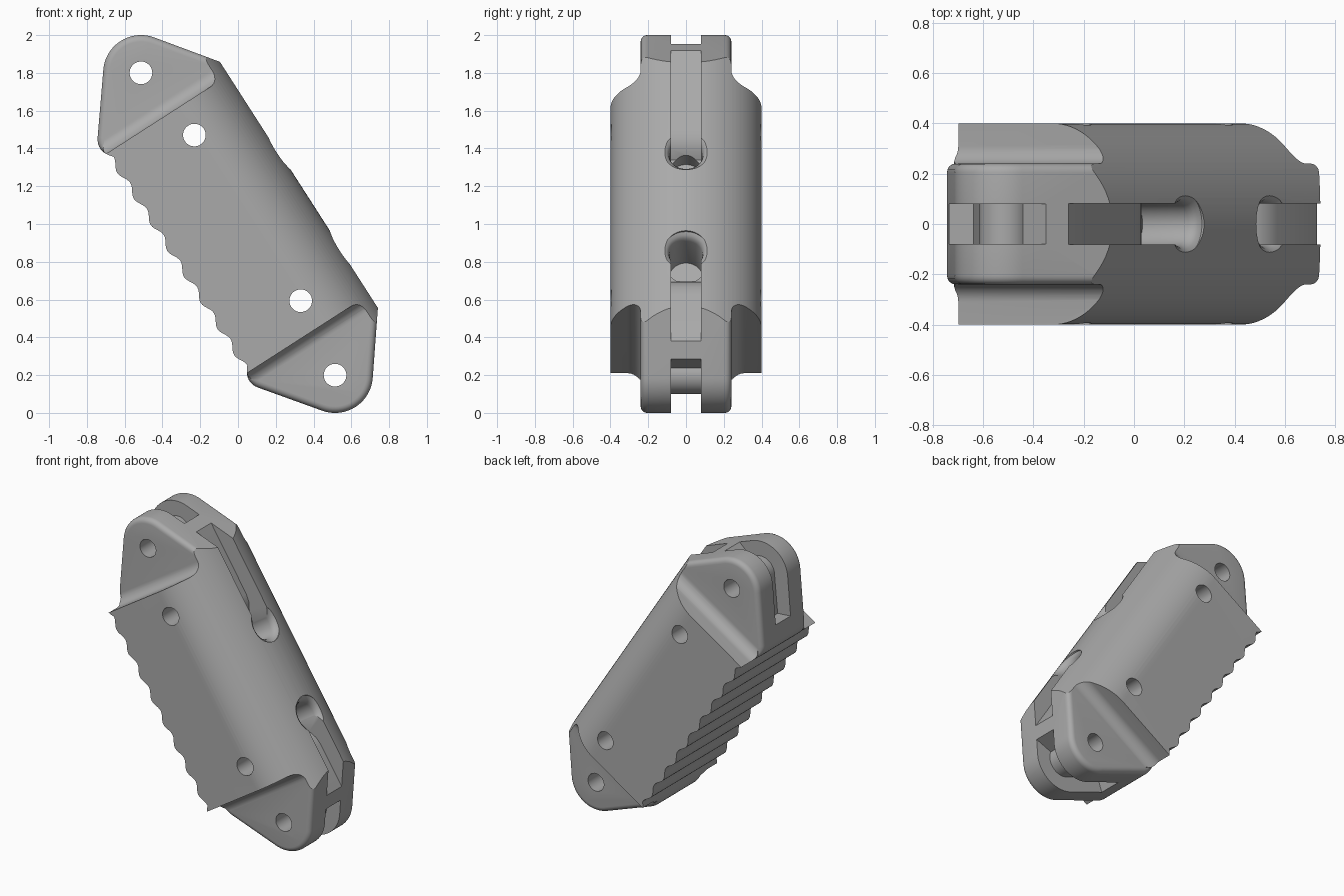
import bpy, bmesh
from math import sin, cos, pi, radians
from mathutils import Matrix, Vector

if "Cube" in bpy.data.objects:
    bpy.data.objects.remove(bpy.data.objects["Cube"])

# Local frame: x runs along the grip, y across its width, z towards the rounded back
PIN = 0.951      # distance of each lug pin from the middle
LUG_R = 0.2
LUG_Y = 0.24     # half thickness of the lugs
SHOULDER = 0.69


def make(name, bm):
    bmesh.ops.recalc_face_normals(bm, faces=bm.faces)
    me = bpy.data.meshes.new(name)
    bm.to_mesh(me)
    bm.free()
    ob = bpy.data.objects.new(name, me)
    bpy.context.collection.objects.link(ob)
    return ob


def loft(name, loops):
    """Skin equal loops of points and cap both ends."""
    bm = bmesh.new()
    rings = [[bm.verts.new(p) for p in loop] for loop in loops]
    n = len(rings[0])
    for a, b in zip(rings, rings[1:]):
        for i in range(n):
            bm.faces.new((a[i], a[(i + 1) % n], b[(i + 1) % n], b[i]))
    bm.faces.new(rings[0])
    bm.faces.new(rings[-1])
    return make(name, bm)


def plate(name, pts, half):
    """Side profile (x, z) extruded across the width."""
    return loft(name, [[(u, y, v) for u, v in pts] for y in (-half, half)])


def arc(cx, cy, r, a0, a1, n):
    angles = [radians(a0 + (a1 - a0) * i / n) for i in range(n + 1)]
    return [(cx + r * cos(a), cy + r * sin(a)) for a in angles]


def boolean(target, cutter, op='DIFFERENCE'):
    mod = target.modifiers.new(cutter.name, 'BOOLEAN')
    mod.operation, mod.object, mod.solver = op, cutter, 'EXACT'
    bpy.context.view_layer.objects.active = target
    bpy.ops.object.modifier_apply(modifier=mod.name)
    bpy.data.objects.remove(cutter)


# Grip bar: flat sides with an elliptical back
section = [(-0.4, -0.6)] + [(0.4 * cos(a), 0.06 + 0.33 * sin(a))
                            for a in (pi - pi * i / 48 for i in range(49))] + [(0.4, -0.6)]
grip = loft("grip", [[(u, y, v) for y, v in section] for u in (-1.3, 1.3)])

# Side outline: one end, finger ridges, then the mirrored end
corner = [Vector(p) for p in ((-0.788, -0.377), (-0.725, -0.426), (-0.655, -0.362))]
end = [(-0.685, 0.45), (-0.765, 0.39)]
end += arc(-PIN, 0, LUG_R, 126.8, 232.7, 20)
for i in range(9):
    t = i / 8
    end.append(tuple(corner[0] * (1 - t) ** 2 + corner[1] * 2 * t * (1 - t) + corner[2] * t * t))
ridges = []
for i in range(1, 96):
    t = i / 96
    ridges.append((-0.655 + 1.31 * t, -0.377 + 0.015 * cos(2 * pi * 8 * t)))
outline = end + ridges + [(-u, v) for u, v in reversed(end)]


def inset(pts, amount):
    """Pull the lug part of the outline inwards, leaving the grip part alone."""
    out = []
    for i, (u, v) in enumerate(pts):
        a, b = Vector(pts[i - 1]), Vector(pts[(i + 1) % len(pts)])
        d = (b - a).normalized()
        w = min(1, max(0, (abs(u) - 0.70) / 0.06)) * amount
        out.append((u - d.y * w, v + d.x * w))
    return out


# Stack of outlines rounds the lug edges
R = 0.035
half = [(LUG_Y - R + R * sin(a), R - R * cos(a)) for a in (pi / 2 * i / 5 for i in range(6))]
half.append((0.5, R))
levels = [(-y, k) for y, k in reversed(half)] + half
shape = loft("outline", [[(u, y, v) for u, v in inset(outline, k)] for y, k in levels])
boolean(grip, shape, 'INTERSECT')

# Plan shape: wide grip, concave shoulders, thin lugs
F = 0.07
quarter = [(1.4, LUG_Y)] + arc(SHOULDER + F, LUG_Y + F, F, 270, 180, 10) + [(SHOULDER, 0.6)]
plan = quarter + [(-u, y) for u, y in reversed(quarter)]
plan += [(-u, -y) for u, y in quarter] + [(u, -y) for u, y in reversed(quarter)]
boolean(grip, loft("plan", [[(u, y, v) for u, y in plan] for v in (-0.8, 0.8)]), 'INTERSECT')

for s, mouth in ((-1, 0.21), (1, 0.41)):
    # Cord slot wrapped around the lug pin
    slot = arc(-PIN, 0, 0.1, 100, 232.7, 20)
    slot += [(-0.80, -0.244), (-0.95, -0.44), (-1.4, -0.3), (-1.4, 0.4), (-1.04, 0.49)]
    boolean(grip, plate("lug_slot", [(-u * s, v) for u, v in slot], 0.08))

    # Cord channel along the back, dipping into the cord hole
    channel = [(1.2, 0.278), (mouth + 0.21, 0.278), (mouth + 0.16, 0.268), (mouth + 0.11, 0.24),
               (mouth + 0.07, 0.19), (mouth, 0.17), (mouth, 0.6), (1.2, 0.6)]
    boolean(grip, plate("back_channel", [(u * s, v) for u, v in channel], 0.0805))

    # Cord hole with a softened rim
    bore = [(0.087, 0.12), (0.087, 0.335), (0.092, 0.355), (0.102, 0.37), (0.118, 0.38), (0.118, 0.6)]
    rings = [[(mouth * s + r * cos(2 * pi * i / 40), r * sin(2 * pi * i / 40), v) for i in range(40)]
             for r, v in bore]
    boolean(grip, loft("cord_hole", rings))

    # Cross holes through the lug and the grip
    for u, v in ((PIN, 0), (0.521, 0.06)):
        boolean(grip, plate("cross_hole", arc(u * s, v, 0.06, 0, 351, 39), 0.7))

# Lean the grip and stand it on the ground
grip.data.transform(Matrix.Translation((0, 0, 1)) @ Matrix.Rotation(radians(57.3), 4, 'Y'))

mat = bpy.data.materials.new("mid_grey")
mat.use_nodes = True
colour = (0.4, 0.4, 0.4, 1)
mat.diffuse_color = colour
mat.node_tree.nodes["Principled BSDF"].inputs["Base Color"].default_value = colour
grip.data.materials.clear()
grip.data.materials.append(mat)
for p in grip.data.polygons:
    p.material_index = 0

bpy.ops.object.select_all(action='DESELECT')
grip.select_set(True)
bpy.context.view_layer.objects.active = grip
bpy.ops.object.shade_smooth_by_angle(angle=radians(30))
